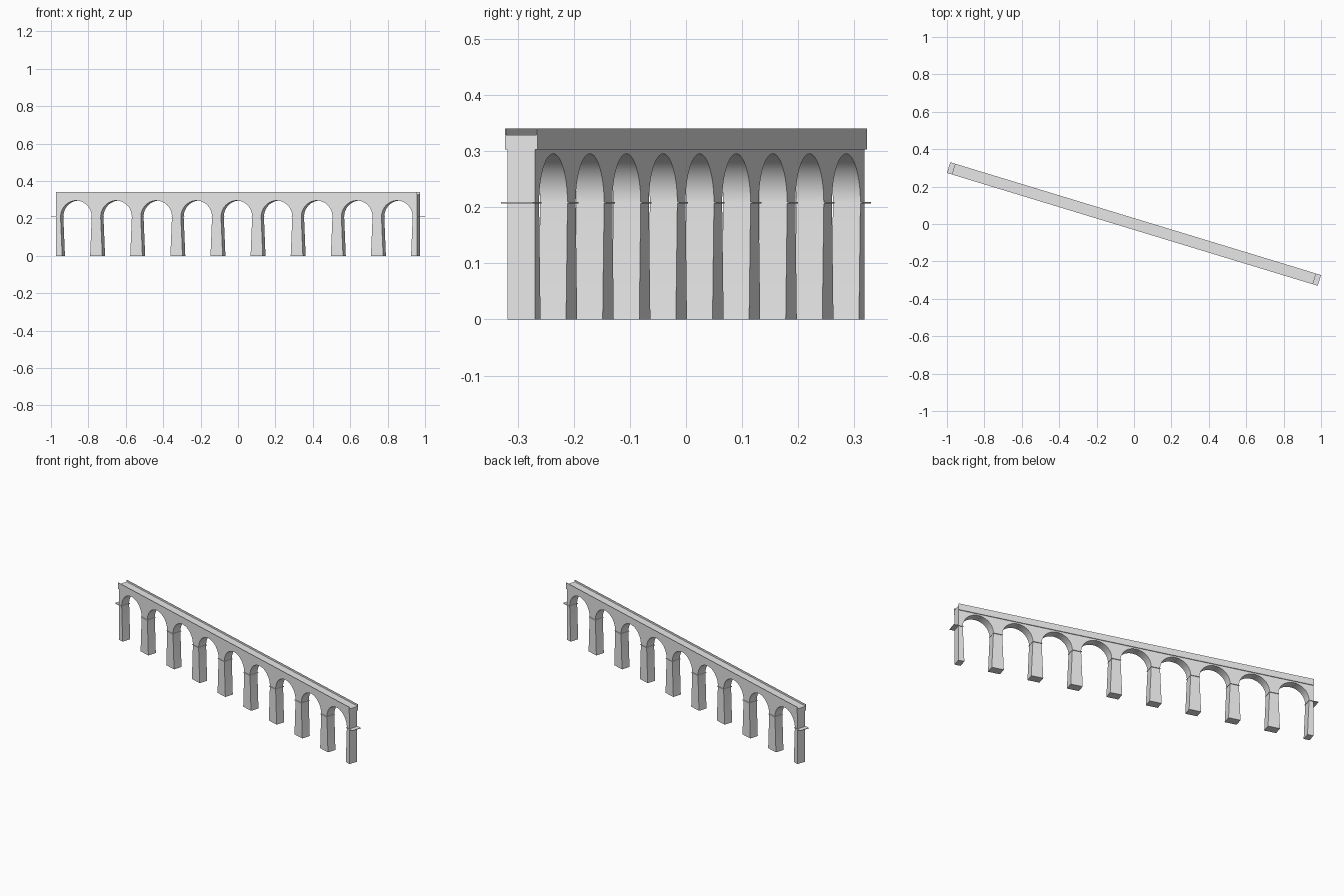
import bpy
import bmesh
import math
from mathutils import Matrix

BAYS = 9
BAY = 0.2242                 # distance between pier centres
HALF = BAYS * BAY / 2        # half the length of the bridge
BASE, NECK = 0.034, 0.025    # half width of a pier at foot and at springing
SPRING, WALL_TOP, TOP = 0.208, 0.304, 0.34
RADIUS = BAY / 2 - NECK
STEPS = 24
TURN = Matrix.Rotation(math.radians(-16.92), 4, 'Z')

cube = bpy.data.objects.get("Cube")
if cube:
    bpy.data.objects.remove(cube, do_unlink=True)

stone = bpy.data.materials.new("grey stone")
stone.use_nodes = True
colour = (0.8, 0.8, 0.8, 1)
stone.diffuse_color = colour
stone.node_tree.nodes["Principled BSDF"].inputs["Base Color"].default_value = colour


def finish(name, bm):
    """Turn the part to the bridge's heading and add it to the scene."""
    bmesh.ops.recalc_face_normals(bm, faces=bm.faces)
    bm.transform(TURN)
    mesh = bpy.data.meshes.new(name)
    bm.to_mesh(mesh)
    bm.free()
    mesh.materials.append(stone)
    obj = bpy.data.objects.new(name, mesh)
    bpy.context.collection.objects.link(obj)
    return obj


def extrude(name, points, direction):
    """Extrude a closed outline along a direction."""
    bm = bmesh.new()
    face = bm.faces.new([bm.verts.new(p) for p in points])
    new = bmesh.ops.extrude_face_region(bm, geom=[face])["geom"]
    bmesh.ops.translate(bm, vec=direction,
                        verts=[v for v in new if isinstance(v, bmesh.types.BMVert)])
    return finish(name, bm)


# Arcade wall: tapered piers joined by round arches, half piers at the ends
depth = 0.0256
outline = [(-HALF, 0)]
for i in range(BAYS):
    left = -HALF + i * BAY
    centre = left + BAY / 2
    outline.append((left + BASE, 0))
    for s in range(STEPS + 1):
        a = math.pi * (1 - s / STEPS)
        outline.append((centre + RADIUS * math.cos(a), SPRING + RADIUS * math.sin(a)))
    outline.append((left + BAY - BASE, 0))
outline += [(HALF, 0), (HALF, WALL_TOP), (-HALF, WALL_TOP)]
arcade = extrude("arcade_wall", [(x, -depth, z) for x, z in outline], (0, 2 * depth, 0))

bpy.ops.object.select_all(action='DESELECT')
arcade.select_set(True)
bpy.context.view_layer.objects.active = arcade
bpy.ops.object.shade_smooth_by_angle(angle=math.radians(30))

# Deck: shallow trough with thin parapets on both edges
w, inner, floor, under = 0.03, 0.028, 0.329, 0.303
trough = [(-w, under), (w, under), (w, TOP), (inner, TOP), (inner, floor),
          (-inner, floor), (-inner, TOP), (-w, TOP)]
extrude("deck", [(-HALF, y, z) for y, z in trough], (2 * HALF, 0, 0))

# Thin impost slab at the springing of every pier
for i in range(BAYS + 1):
    bm = bmesh.new()
    bmesh.ops.create_cube(bm, size=1)
    bm.transform(Matrix.Translation((-HALF + i * BAY, 0, SPRING))
                 @ Matrix.Diagonal((0.054, 0.0596, 0.003, 1)))
    finish(f"impost_slab_{i + 1}", bm)
